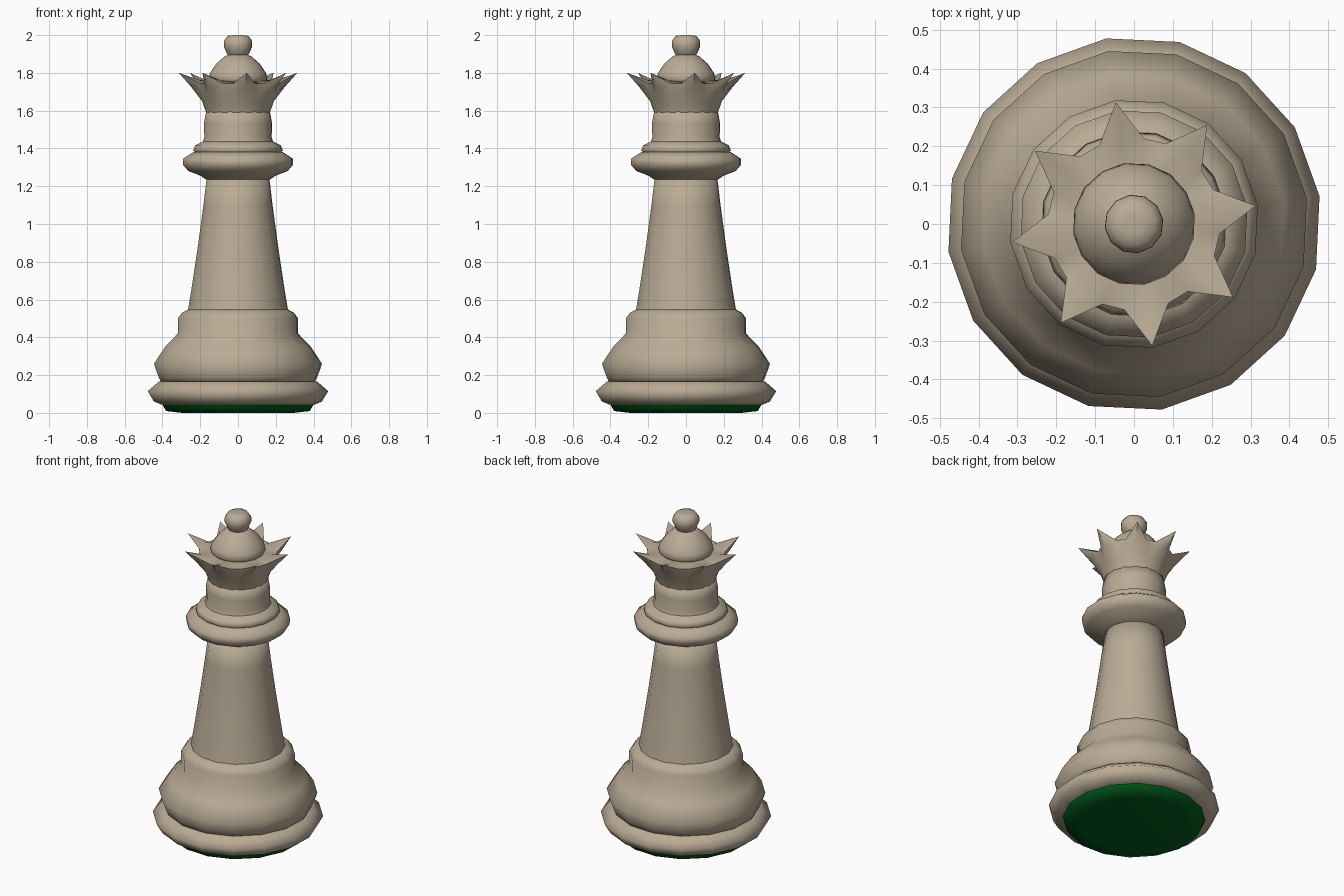
import bpy, bmesh, math

cube = bpy.data.objects.get("Cube")
if cube:
    bpy.data.objects.remove(cube, do_unlink=True)


def make_material(name, rgb):
    mat = bpy.data.materials.new(name)
    mat.use_nodes = True
    mat.diffuse_color = (*rgb, 1)
    mat.node_tree.nodes["Principled BSDF"].inputs["Base Color"].default_value = (*rgb, 1)
    return mat


WOOD = make_material("beige wood", (0.49, 0.41, 0.305))
FELT = make_material("green felt", (0.0, 0.105, 0.011))
TURN = math.radians(8.5)


def loft(name, rings, sides, mat, smooth):
    """Skin rings from bottom to top; each ring maps a side index to (radius, z)."""
    bm = bmesh.new()
    loops = []
    for ring in rings:
        loop = []
        for i in range(sides):
            r, z = ring(i)
            a = TURN + math.tau * i / sides
            loop.append(bm.verts.new((r * math.cos(a), r * math.sin(a), z)))
        loops.append(loop)
    for low, high in zip(loops, loops[1:]):
        for i in range(sides):
            j = (i + 1) % sides
            bm.faces.new((low[i], low[j], high[j], high[i]))
    bm.faces.new(loops[0][::-1])
    bm.faces.new(loops[-1])
    mesh = bpy.data.meshes.new(name)
    bm.to_mesh(mesh)
    bm.free()
    mesh.materials.append(mat)
    obj = bpy.data.objects.new(name, mesh)
    bpy.context.collection.objects.link(obj)
    bpy.ops.object.select_all(action="DESELECT")
    obj.select_set(True)
    bpy.context.view_layer.objects.active = obj
    bpy.ops.object.shade_smooth_by_angle(angle=math.radians(smooth))


def lathe(name, profile, sides=16, mat=WOOD, smooth=85):
    loft(name, [lambda i, p=p: p for p in profile], sides, mat, smooth)


# Felt pad with a soft rim, then the foot
lathe("felt_pad", [(0.30, 0), (0.385, 0.01), (0.405, 0.045)], mat=FELT)
lathe("foot_ring", [(0.40, 0.04), (0.45, 0.06), (0.483, 0.115), (0.425, 0.165), (0.38, 0.17)])
lathe("base_bell", [(0.41, 0.16), (0.425, 0.19), (0.45, 0.26), (0.39, 0.35),
                    (0.322, 0.42), (0.322, 0.5), (0.30, 0.53), (0.262, 0.55)])

# Tapered shaft
lathe("shaft", [(0.27, 0.53), (0.25, 0.65), (0.215, 0.88), (0.185, 1.1), (0.167, 1.25)])

# Collars and neck
lathe("collar", [(0.17, 1.235), (0.20, 1.255), (0.265, 1.28), (0.293, 1.31),
                 (0.295, 1.345), (0.24, 1.38)])
lathe("upper_collar", [(0.22, 1.37), (0.24, 1.39), (0.23, 1.415), (0.18, 1.44)])
lathe("neck", [(0.19, 1.43), (0.18, 1.46), (0.183, 1.53), (0.17, 1.6)])


# Crown with eight points: every third side is a tip, the others form the notches
def crown_ring(tip, notch):
    return lambda i: tip if i % 3 == 0 else notch


loft("crown", [
    crown_ring((0.17, 1.59), (0.17, 1.59)),
    crown_ring((0.192, 1.65), (0.19, 1.65)),
    crown_ring((0.25, 1.725), (0.215, 1.70)),
    crown_ring((0.317, 1.80), (0.222, 1.745)),
    crown_ring((0.22, 1.765), (0.19, 1.752)),
    crown_ring((0.14, 1.755), (0.14, 1.755)),
], 24, WOOD, smooth=60)

# Dome and finial
lathe("dome", [(0.14, 1.74), (0.158, 1.77), (0.15, 1.80), (0.115, 1.85),
               (0.075, 1.885), (0.045, 1.9)])
lathe("finial", [(0.04, 1.88), (0.06, 1.903), (0.076, 1.94), (0.075, 1.97),
                 (0.056, 1.996), (0.025, 2.0)], 12)
